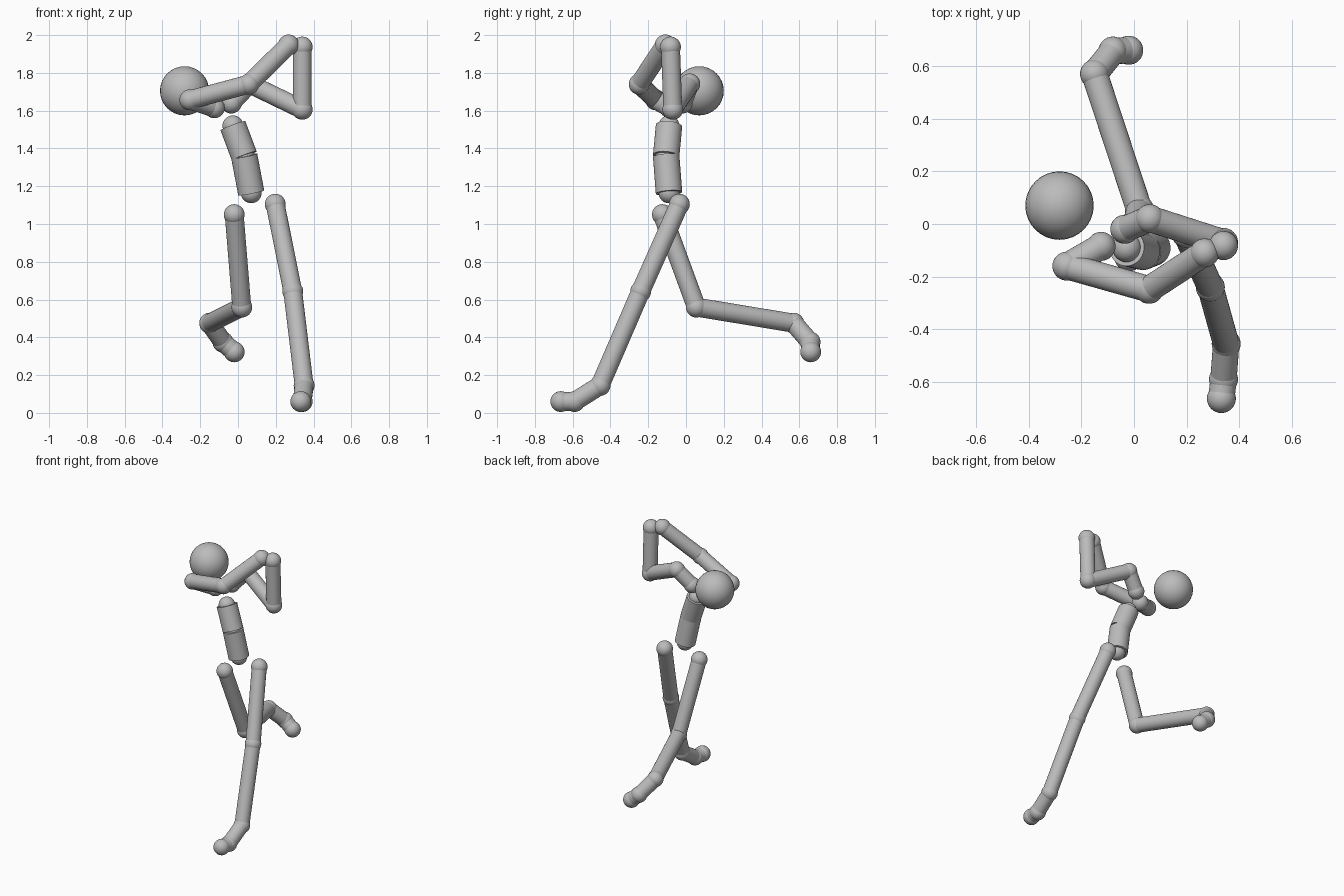
import bpy
from mathutils import Vector

if "Cube" in bpy.data.objects:
    bpy.data.objects.remove(bpy.data.objects["Cube"])

JOINT_R, LIMB_R, TORSO_R, HEAD_R = 0.055, 0.05, 0.07, 0.13

grey = bpy.data.materials.new("plain grey")
grey.diffuse_color = (0.5, 0.5, 0.5, 1)
grey.use_nodes = True
grey.node_tree.nodes["Principled BSDF"].inputs["Base Color"].default_value = grey.diffuse_color


def finish(name):
    ob = bpy.context.object
    ob.name = name
    ob.data.materials.append(grey)
    bpy.ops.object.shade_smooth_by_angle()


def ball(name, pos, radius):
    bpy.ops.mesh.primitive_uv_sphere_add(segments=32, ring_count=16, radius=radius, location=pos)
    finish(name)


def rod(name, a, b, radius):
    a, b = Vector(a), Vector(b)
    d = b - a
    bpy.ops.mesh.primitive_cylinder_add(vertices=32, radius=radius, depth=d.length,
                                        location=(a + b) / 2,
                                        rotation=d.to_track_quat('Z', 'Y').to_euler())
    finish(name)


def chain(joints, bones, points, radius):
    """A ball at every point and a rod between neighbours."""
    for name, p in zip(joints, points):
        ball(name, p, JOINT_R)
    for name, a, b in zip(bones, points, points[1:]):
        rod(name, a, b, radius)


def named(side, words):
    return [f"{side}_{w}" for w in words.split()]


# Head
ball("head", (-0.283, 0.07, 1.705), HEAD_R)

# Torso: two thick segments
chain(["pelvis_joint", "waist_joint", "chest_joint"], ["lower_torso", "upper_torso"],
      [(0.07, -0.09, 1.165), (0.033, -0.105, 1.36), (-0.027, -0.09, 1.52)], TORSO_R)

# Arms: shoulder, elbow, wrist, hand
arm_joints, arm_bones = "shoulder elbow wrist hand_tip", "upper_arm forearm hand"
arms = {
    "right": [(-0.125, -0.085, 1.615), (-0.255, -0.16, 1.657), (0.057, -0.248, 1.74), (0.268, -0.11, 1.948)],
    "left": [(-0.035, -0.02, 1.64), (0.06, 0.02, 1.742), (0.34, -0.07, 1.607), (0.34, -0.082, 1.937)],
}
for side, pts in arms.items():
    chain(named(side, arm_joints), named(side, arm_bones), pts, LIMB_R)

# Legs: hip, knee, ankle, ball of foot, toe
leg_joints, leg_bones = "hip knee ankle foot_joint toe_tip", "thigh shin foot toe"
legs = {
    "right": [(-0.02, -0.125, 1.05), (0.02, 0.055, 0.56), (-0.15, 0.57, 0.475), (-0.08, 0.657, 0.375), (-0.02, 0.66, 0.323)],
    "left": [(0.197, -0.035, 1.105), (0.29, -0.24, 0.643), (0.35, -0.455, 0.145), (0.34, -0.59, 0.06), (0.332, -0.663, 0.06)],
}
for side, pts in legs.items():
    chain(named(side, leg_joints), named(side, leg_bones), pts, LIMB_R)
